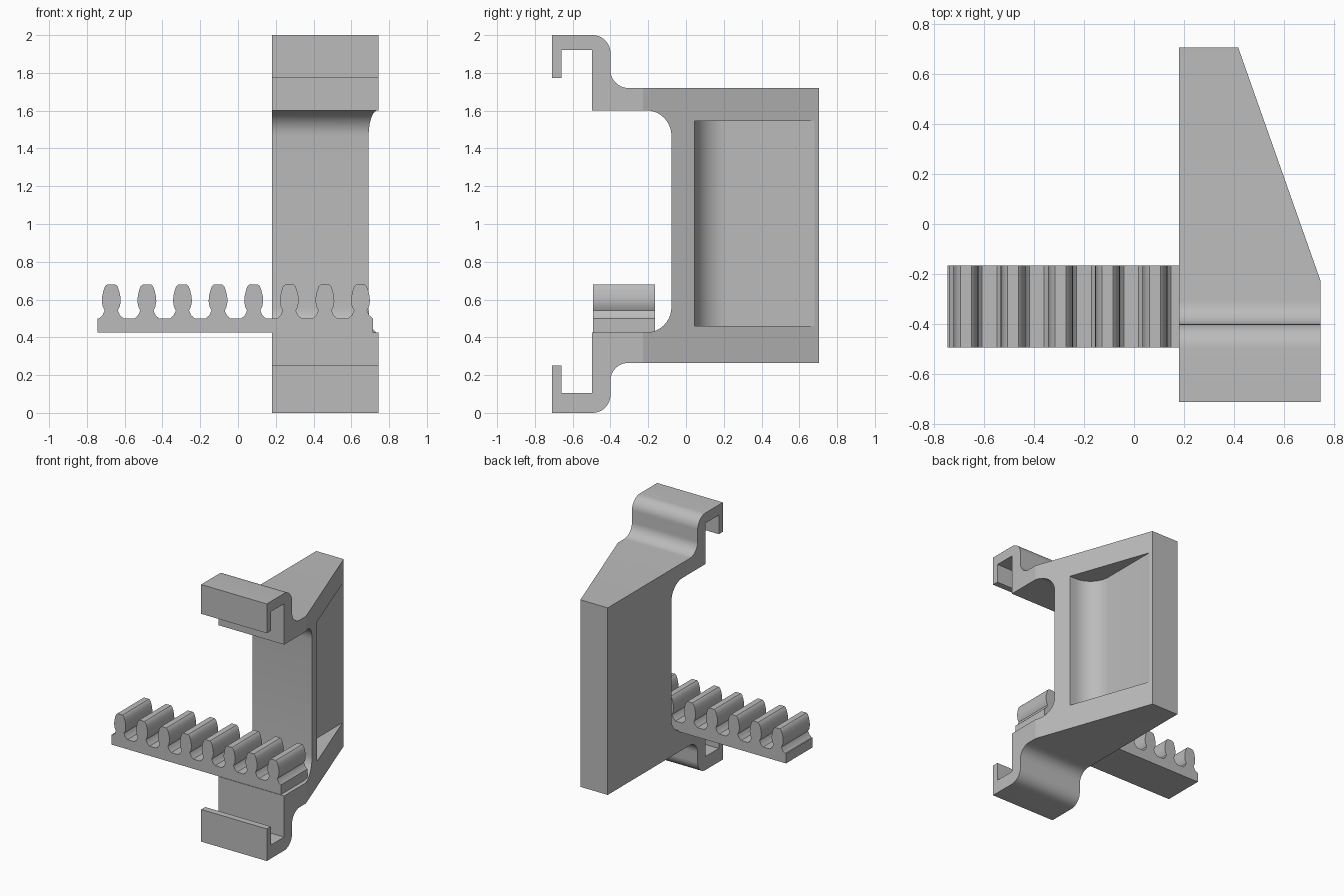
import bpy, bmesh, math
from mathutils import Vector

cube = bpy.data.objects.get("Cube")
if cube:
    bpy.data.objects.remove(cube)

grey = bpy.data.materials.new("plain grey")
grey.use_nodes = True
grey.diffuse_color = (0.5, 0.5, 0.5, 1)
grey.node_tree.nodes["Principled BSDF"].inputs["Base Color"].default_value = (0.5, 0.5, 0.5, 1)


def rounded(points, steps=10):
    """Outline of (u, v) or (u, v, radius) corners, with tangent arcs."""
    out = []
    for i, p in enumerate(points):
        c = Vector(p[:2])
        if len(p) == 2:
            out.append(c)
            continue
        a = (Vector(points[i - 1][:2]) - c).normalized()
        b = (Vector(points[(i + 1) % len(points)][:2]) - c).normalized()
        half = a.angle(b) / 2
        centre = c + (a + b).normalized() * p[2] / math.sin(half)
        start = c + a * p[2] / math.tan(half) - centre
        end = c + b * p[2] / math.tan(half) - centre
        sweep = math.pi - 2 * half
        for k in range(steps + 1):
            t = k / steps
            arc = (start * math.sin((1 - t) * sweep) + end * math.sin(t * sweep)) / math.sin(sweep)
            out.append(centre + arc)
    return out


def prism(name, outline, axis, low, high):
    """Extrude an outline along x, y or z."""
    place = {"x": lambda u, v, d: (d, u, v),
             "y": lambda u, v, d: (u, d, v),
             "z": lambda u, v, d: (u, v, d)}[axis]
    bm = bmesh.new()
    face = bm.faces.new([bm.verts.new(place(u, v, low)) for u, v in outline])
    new = bmesh.ops.extrude_face_region(bm, geom=[face])["geom"]
    shift = Vector(place(0, 0, high - low))
    bmesh.ops.translate(bm, verts=[g for g in new if isinstance(g, bmesh.types.BMVert)], vec=shift)
    bmesh.ops.recalc_face_normals(bm, faces=bm.faces)
    mesh = bpy.data.meshes.new(name)
    bm.to_mesh(mesh)
    bm.free()
    mesh.materials.append(grey)
    obj = bpy.data.objects.new(name, mesh)
    bpy.context.collection.objects.link(obj)
    return obj


def activate(obj):
    bpy.ops.object.select_all(action="DESELECT")
    obj.select_set(True)
    bpy.context.view_layer.objects.active = obj


def cut(obj, cutter):
    activate(obj)
    mod = obj.modifiers.new("cut", "BOOLEAN")
    mod.operation = "DIFFERENCE"
    mod.solver = "EXACT"
    mod.object = cutter
    bpy.ops.object.modifier_apply(modifier=mod.name)
    bpy.data.objects.remove(cutter)


# Bracket with a hooked arm at top and bottom
bracket = prism("bracket", rounded([
    (-.71, 2), (-.4, 2, .095), (-.4, 1.72, .095), (.705, 1.72),
    (.705, .265), (-.4, .265, .095), (-.4, 0, .095), (-.71, 0),
    (-.71, .25), (-.66, .25), (-.66, .105), (-.497, .105),
    (-.497, .425), (-.077, .425, .135), (-.077, 1.602, .135), (-.497, 1.602),
    (-.497, 1.92), (-.66, 1.92), (-.66, 1.772), (-.71, 1.772)]), "x", .18, .745)

# Slanted outer side
cut(bracket, prism("slant_cutter", [(.745, -.228), (.415, .707), (.38, .806), (1, .806), (1, -.228)],
                   "z", -.1, 2.1))

# Pocket with a rounded inner corner in the slanted side
cut(bracket, prism("pocket_cutter", rounded([
    (1, .045), (.424, .045, .17), (.424, .685), (1, .685)]), "z", .46, 1.545))

# Toothed rack
half_tooth = [(.065, .5), (.046, .517), (.035, .542), (.045, .562), (.05, .59),
              (.048, .618), (.041, .648), (.033, .67), (.022, .68)]
rack_outline = [(-.745, .425), (-.745, .5)]
for n in range(8):
    x = -.671 + n * .1885
    rack_outline += [(x - w, z) for w, z in half_tooth]
    rack_outline += [(x + w, z) for w, z in reversed(half_tooth)]
rack_outline += [(rack_outline[-1][0], .425)]
rack = prism("toothed_rack", rack_outline, "y", -.493, -.165)

for part in (bracket, rack):
    activate(part)
    bpy.ops.object.shade_smooth_by_angle(angle=math.radians(32 if part is rack else 15))
